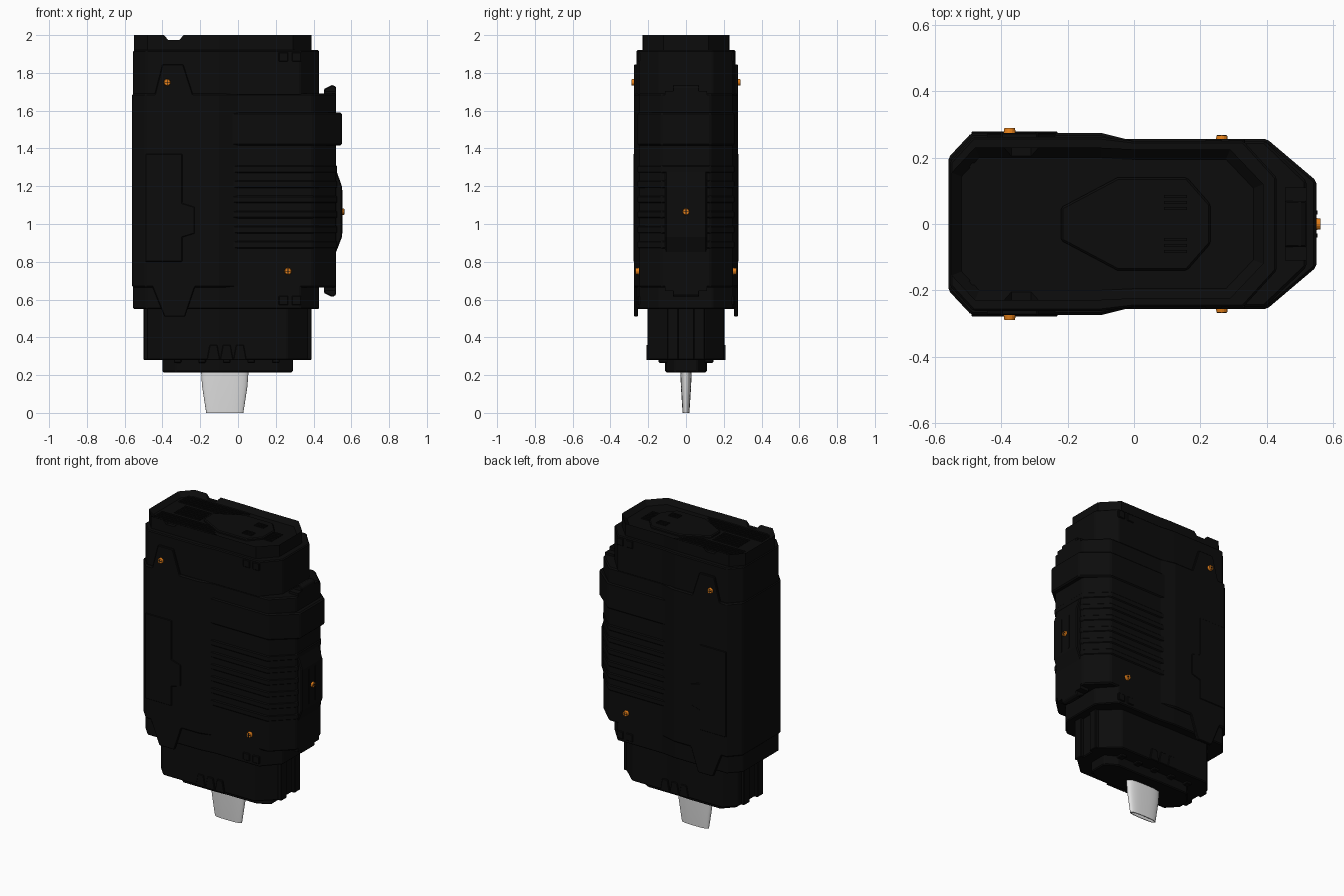
import bpy, bmesh, math
from mathutils import Vector

if "Cube" in bpy.data.objects:
    bpy.data.objects.remove(bpy.data.objects["Cube"])


def material(name, rgb):
    m = bpy.data.materials.new(name)
    m.use_nodes = True
    m.diffuse_color = (*rgb, 1)
    m.node_tree.nodes["Principled BSDF"].inputs["Base Color"].default_value = (*rgb, 1)
    return m


BLACK = material("black casing", (0.0035, 0.0035, 0.0035))
ORANGE = material("orange screw", (0.8, 0.22, 0.01))
GREY = material("light grey connector", (0.75, 0.75, 0.75))


def finish(name, bm, mat, bevel=0):
    bmesh.ops.recalc_face_normals(bm, faces=bm.faces)
    mesh = bpy.data.meshes.new(name)
    bm.to_mesh(mesh)
    bm.free()
    mesh.materials.append(mat)
    ob = bpy.data.objects.new(name, mesh)
    bpy.context.collection.objects.link(ob)
    if bevel:
        mod = ob.modifiers.new("soft edge", "BEVEL")
        mod.width, mod.segments, mod.limit_method = bevel, 1, "ANGLE"
    return ob


def prism(name, pts, lo, hi, axis="z", mat=BLACK, bevel=0, inset=0, sink=0):
    """Extrude a flat outline from lo to hi along z (xy points) or y (xz points)."""
    put = (lambda a, b, c: (a, b, c)) if axis == "z" else (lambda a, b, c: (a, c, b))
    bm = bmesh.new()
    low = [bm.verts.new(put(a, b, lo)) for a, b in pts]
    high = [bm.verts.new(put(a, b, hi)) for a, b in pts]
    bm.faces.new(low)
    cap = bm.faces.new(high)
    for i in range(len(pts)):
        j = (i + 1) % len(pts)
        bm.faces.new((low[i], low[j], high[j], high[i]))
    bmesh.ops.recalc_face_normals(bm, faces=bm.faces)
    if inset:
        bmesh.ops.inset_region(bm, faces=[cap], thickness=inset, use_even_offset=True)
        bmesh.ops.translate(bm, verts=cap.verts, vec=(0, 0, -sink))
    return finish(name, bm, mat, bevel)


def box(name, x0, x1, y0, y1, z0, z1, bevel=0):
    return prism(name, [(x0, y0), (x1, y0), (x1, y1), (x0, y1)], z0, z1, bevel=bevel)


def mirrored(half):
    return half + [(x, -y) for x, y in reversed(half)]


def casing(x0, x1, wide, slim, cut=0.13, end=0.13):
    """Plan outline: broad grip end, slimmer chamfered nose end."""
    return mirrored([(x0, wide - 0.075), (x0 + 0.07, wide), (-0.1, wide),
                     (0, slim), (x1 - cut, slim), (x1, end)])


def nose(x0, x1, w, cut, end=0.13):
    return mirrored([(x0, w), (x1 - cut, w), (x1, end)])


# Stacked casing tiers
prism("foot_plate", casing(-0.40, 0.29, 0.11, 0.105, 0.08, 0.06), 0.215, 0.29, bevel=0.006)
prism("lower_casing", casing(-0.48, 0.37, 0.205, 0.2, 0.11, 0.1), 0.28, 0.57, bevel=0.006)
prism("lower_collar", casing(-0.555, 0.43, 0.262, 0.25, 0.1, 0.14), 0.55, 0.68, bevel=0.006)
prism("main_casing", casing(-0.56, 0.52, 0.275, 0.25, 0.125, 0.13), 0.665, 1.69, bevel=0.008)
prism("upper_collar", casing(-0.555, 0.43, 0.262, 0.25, 0.1, 0.14), 1.68, 1.92, bevel=0.006)
top = prism("top_casing", casing(-0.55, 0.39, 0.23, 0.225, 0.1, 0.12), 1.91, 2.0,
            inset=0.03, sink=0.03)

# Notch across the top rim
notch = prism("notch_cutter", [(-0.41, 2.02), (-0.37, 1.975), (-0.31, 1.975), (-0.27, 2.02)],
              -0.4, 0.4, "y")
notch.hide_render = True
notch.hide_set(True)
cut = top.modifiers.new("rim notch", "BOOLEAN")
cut.object, cut.operation, cut.solver = notch, "DIFFERENCE", "EXACT"

# Relief on the top
prism("top_island", mirrored([(-0.22, 0.05), (-0.05, 0.14), (0.16, 0.14), (0.23, 0.06)]),
      1.96, 1.985, bevel=0.006)
for s in (-1, 1):
    for i in range(5):
        y = s * (0.09 + i * 0.022)
        box("top_long_rib", -0.5, -0.12 + 0.02 * i, y - 0.006, y + 0.006, 1.965, 1.974)
    for i in range(3):
        y = s * 0.065 + (i - 1) * 0.018
        box("top_small_rib", 0.09, 0.16, y - 0.005, y + 0.005, 1.98, 1.99)
for i in range(6):
    y = (i - 2.5) * 0.022
    box("top_grip_rib", -0.43, -0.24, y - 0.006, y + 0.006, 1.965, 1.974)
    box("top_nose_rib", 0.235, 0.29, y - 0.006, y + 0.006, 1.965, 1.974)

# Band and cooling slats around the nose end
prism("nose_band", nose(-0.05, 0.55, 0.257, 0.15), 1.415, 1.59, bevel=0.008)
for i in range(6):
    z = 0.89 + i * 0.08
    prism("nose_slat", nose(-0.05, 0.525, 0.256, 0.13), z - 0.02, z + 0.02, bevel=0.006)

# Nose end bulge, side rails and lugs
bulge = [(0.45, 0.8), (0.515, 0.84), (0.55, 0.93), (0.55, 1.2), (0.515, 1.3), (0.45, 1.34)]
prism("nose_bulge", bulge, -0.11, 0.11, "y", bevel=0.006)
for s in (-1, 1):
    box("nose_rail", 0.54, 0.553, s * 0.035 - 0.006, s * 0.035 + 0.006, 0.95, 1.18)
    lug = [(0.455, 0.4), (0.455, 0.54), (0.5, 0.562), (0.52, 0.55), (0.52, 0.4)]
    prism("nose_lug", [(x, 1.175 + s * z) for x, z in lug], -0.07, 0.07, "y", bevel=0.005)
    prism("nose_rim", [(x, 1.175 + s * min(z, 0.53)) for x, z in lug], -0.11, 0.11, "y")

# Details repeated on front and back
tab_top = [(-0.47, 1.66), (-0.44, 1.69), (-0.40, 1.845), (-0.29, 1.845), (-0.24, 1.69), (-0.2, 1.66)]
tab_low = [(-0.47, 0.7), (-0.45, 0.66), (-0.39, 0.51), (-0.28, 0.51), (-0.23, 0.66), (-0.2, 0.7)]
clasp = [(-0.49, 0.8), (-0.295, 0.8), (-0.295, 0.93), (-0.23, 0.95), (-0.23, 1.09),
         (-0.295, 1.11), (-0.295, 1.37), (-0.49, 1.37)]
for s, side in ((-1, "front"), (1, "back")):
    prism(side + "_upper_tab", tab_top, s * 0.25, s * 0.275, "y", bevel=0.004)
    prism(side + "_lower_tab", tab_low, s * 0.255, s * 0.275, "y", bevel=0.004)
    prism(side + "_clasp", clasp, s * 0.26, s * 0.279, "y", bevel=0.003)
    for x in (0.24, 0.31):
        for z in (0.57, 1.86):
            y0, y1 = sorted((s * 0.23, s * 0.256))
            box(side + "_collar_block", x - 0.025, x + 0.025, y0, y1, z, z + 0.05, 0.004)
    for x in (-0.13, -0.06, 0.01):
        prism(side + "_foot_tooth", [(x - 0.035, 0.28), (x - 0.02, 0.36), (x + 0.02, 0.36),
                                     (x + 0.035, 0.28)], s * 0.18, s * 0.21, "y", bevel=0.003)
    for i in range(5):
        x = -0.32 + i * 0.13
        y0, y1 = sorted((s * 0.09, s * 0.145))
        box(side + "_foot_fin", x - 0.02, x + 0.02, y0, y1, 0.265, 0.29, 0.004)

# Ribs on the ends of the lower casing
for y in (-0.07, 0.07):
    box("nose_foot_rib", 0.34, 0.39, y - 0.03, y + 0.03, 0.28, 0.56, 0.004)
    box("grip_foot_rib", -0.50, -0.45, y - 0.03, y + 0.03, 0.28, 0.56, 0.004)

# Screws with cross slots


def screw(name, at, normal):
    n = Vector(normal)
    quat = n.to_track_quat("Z", "Y")
    bm = bmesh.new()
    bmesh.ops.create_cone(bm, cap_ends=True, segments=16, radius1=0.02, radius2=0.016, depth=0.024)
    ob = finish(name, bm, ORANGE)
    ob.location, ob.rotation_mode, ob.rotation_quaternion = at, "QUATERNION", quat
    for w, h in ((0.014, 0.002), (0.002, 0.014)):
        slot = box(name + "_slot", -w, w, -h, h, 0.011, 0.0128)
        slot.location, slot.rotation_mode, slot.rotation_quaternion = at, "QUATERNION", quat


for s, side in ((-1, "front"), (1, "back")):
    screw(side + "_upper_screw", (-0.375, s * 0.277, 1.75), (0, s, 0))
    screw(side + "_lower_screw", (0.265, s * 0.255, 0.75), (0, s, 0))
screw("nose_screw", (0.55, 0, 1.065), (1, 0, 0))

# Tapered connector tongue, hollow at its tip
bm = bmesh.new()
rings = []
for z, half_x, half_y in ((0.24, 0.127, 0.031), (0.14, 0.12, 0.027), (0.03, 0.103, 0.02),
                          (0, 0.098, 0.018), (0, 0.09, 0.013), (0.02, 0.088, 0.012)):
    rings.append([])
    for i in range(40):
        a = math.tau * i / 40
        c, s = math.cos(a), math.sin(a)
        rings[-1].append(bm.verts.new((-0.07 + half_x * math.copysign(abs(c) ** 0.7, c),
                                       half_y * math.copysign(abs(s) ** 0.8, s), z)))
for r, q in zip(rings, rings[1:]):
    for i in range(40):
        j = (i + 1) % 40
        bm.faces.new((r[i], r[j], q[j], q[i]))
bm.faces.new(rings[0])
bm.faces.new(rings[-1])
tongue = finish("connector_tongue", bm, GREY)
bpy.ops.object.select_all(action="DESELECT")
tongue.select_set(True)
bpy.context.view_layer.objects.active = tongue
bpy.ops.object.shade_smooth_by_angle(angle=math.radians(35))
